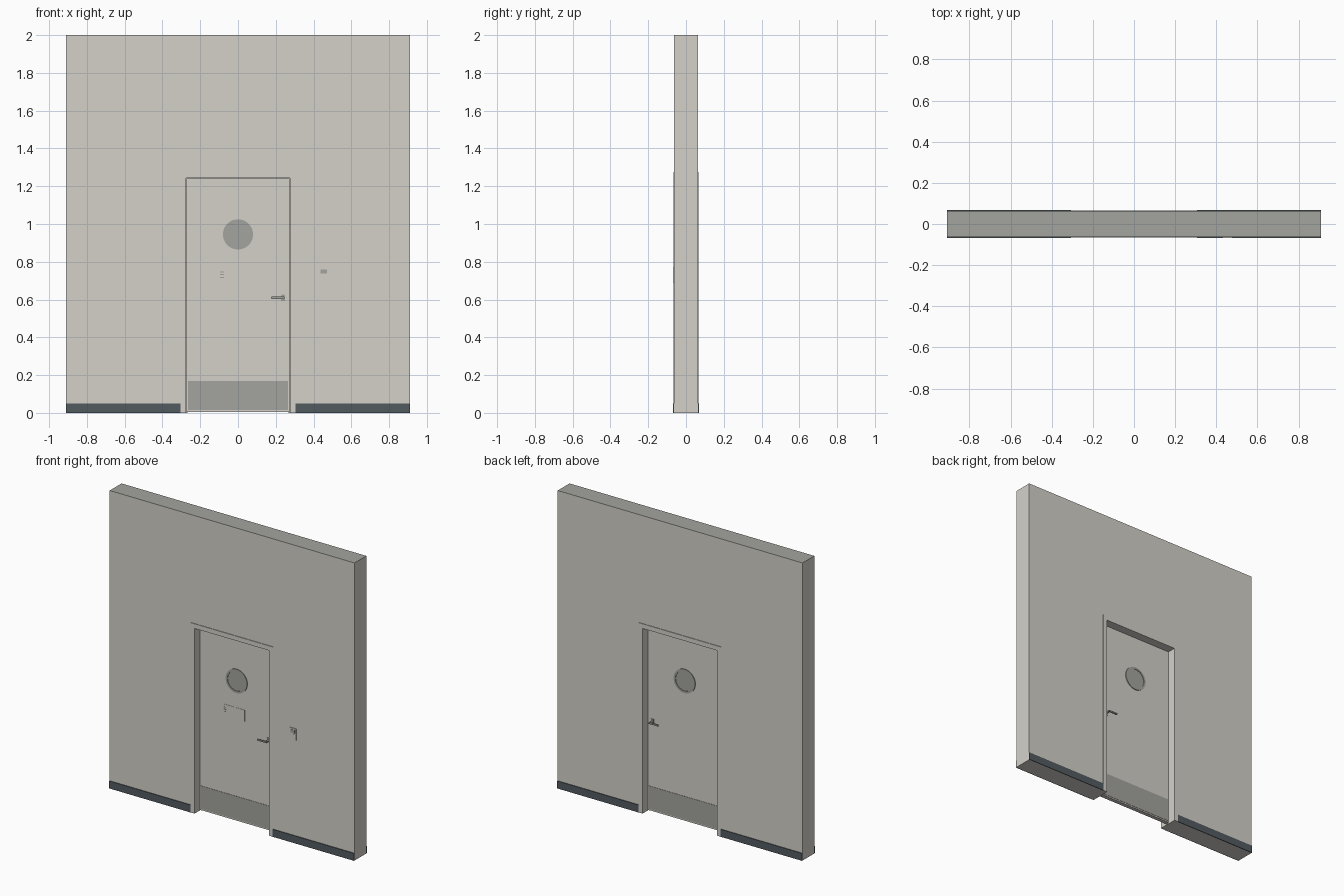
import bpy, bmesh, math
from mathutils import Matrix

if "Cube" in bpy.data.objects:
    bpy.data.objects.remove(bpy.data.objects["Cube"])


def mat(name, c):
    m = bpy.data.materials.new(name)
    m.diffuse_color = (*c, 1)
    m.use_nodes = True
    m.node_tree.nodes["Principled BSDF"].inputs["Base Color"].default_value = m.diffuse_color
    return m


PAINT = mat("warm_white_paint", (0.66, 0.64, 0.59))
STEEL = mat("brushed_steel", (0.37, 0.375, 0.345))
DARK = mat("dark_vinyl", (0.085, 0.105, 0.115))


def finish(name, bm, *mats):
    bmesh.ops.recalc_face_normals(bm, faces=bm.faces)
    me = bpy.data.meshes.new(name)
    bm.to_mesh(me)
    bm.free()
    for m in mats:
        me.materials.append(m)
    ob = bpy.data.objects.new(name, me)
    bpy.context.collection.objects.link(ob)
    return ob


def box(name, x0, x1, y0, y1, z0, z1, m, bevel=0):
    bm = bmesh.new()
    bmesh.ops.create_cube(bm, size=1)
    for v in bm.verts:
        v.co = [a + (b - a) * (c + 0.5) for a, b, c in zip((x0, y0, z0), (x1, y1, z1), v.co)]
    if bevel:
        bmesh.ops.bevel(bm, geom=bm.edges[:], offset=bevel, segments=2, affect='EDGES')
    return finish(name, bm, m)


def disc(name, x, z, r, y0, y1, m, n=48):
    bm = bmesh.new()
    bmesh.ops.create_cone(bm, cap_ends=True, segments=n, radius1=r, radius2=r, depth=abs(y1 - y0),
                          matrix=Matrix.Translation((x, (y0 + y1) / 2, z)) @ Matrix.Rotation(math.pi / 2, 4, 'X'))
    ob = finish(name, bm, m)
    smooth(ob)
    return ob


def smooth(ob):
    bpy.ops.object.select_all(action='DESELECT')
    ob.select_set(True)
    bpy.context.view_layer.objects.active = ob
    bpy.ops.object.shade_smooth_by_angle()


def portal(name, xo, zo, xi, zi, y0, y1, *mats):
    """Inverted U profile extruded along y."""
    pts = [(-xo, 0), (-xo, zo), (xo, zo), (xo, 0), (xi, 0), (xi, zi), (-xi, zi), (-xi, 0)]
    bm = bmesh.new()
    f = bm.faces.new([bm.verts.new((x, y0, z)) for x, z in pts])
    g = bmesh.ops.extrude_face_region(bm, geom=[f])['geom']
    for v in g:
        if isinstance(v, bmesh.types.BMVert):
            v.co.y = y1
    return finish(name, bm, *mats)


W = 0.0625   # half wall depth
L = 0.013    # half door leaf depth

# wall with doorway; its cut top is grey
wall = portal("wall", 0.91, 2.0, 0.28, 1.248, -W, W, PAINT, STEEL)
for p in wall.data.polygons:
    if p.normal.z > 0.9 and p.center.z > 1.9:
        p.material_index = 1

# frame: lining, stop closing the gap, and a flat architrave on each face
portal("frame_lining", 0.281, 1.249, 0.276, 1.244, -W - 0.002, W + 0.002, PAINT)
portal("frame_stop", 0.278, 1.246, 0.268, 1.236, -0.004, 0.004, PAINT)

# door leaf
box("door_leaf", -0.272, 0.272, -L, L, 0.006, 1.24, PAINT)

for s, side in ((-1, "front"), (1, "back")):
    def slab(name, x0, x1, d0, d1, z0, z1, m, bevel=0):
        y = sorted((s * d0, s * d1))
        return box(side + "_" + name, x0, x1, y[0], y[1], z0, z1, m, bevel)

    a = sorted((s * (W - 0.001), s * (W + 0.004)))
    portal(side + "_architrave", 0.305, 1.275, 0.276, 1.244, a[0], a[1], PAINT)
    # skirting on both sides of the doorway
    for x0, x1, n in ((-0.91, -0.305, "left"), (0.305, 0.91, "right")):
        slab("skirting_" + n, x0, x1, W - 0.001, W + 0.005, 0, 0.05, DARK)
    slab("kick_plate", -0.265, 0.265, L - 0.001, L + 0.002, 0.015, 0.17, STEEL)

    # round vision panel with raised ring
    disc(side + "_window_glass", 0, 0.945, 0.068, s * (L - 0.001), s * (L + 0.002), STEEL)
    bm = bmesh.new()
    n = 48
    prof = [(0.066, L - 0.001), (0.066, L + 0.005), (0.08, L + 0.005), (0.08, L - 0.001)]
    rings = [[bm.verts.new((r * math.cos(i * math.tau / n), s * y, 0.945 + r * math.sin(i * math.tau / n)))
              for r, y in prof] for i in range(n)]
    for i in range(n):
        p, q = rings[i], rings[(i + 1) % n]
        for k in range(4):
            bm.faces.new((p[k], p[(k + 1) % 4], q[(k + 1) % 4], q[k]))
    smooth(finish(side + "_window_ring", bm, STEEL))

    # lever handle: plate, spindle and lever pointing to the hinges
    slab("handle_rose", 0.228, 0.248, L - 0.001, L + 0.005, 0.592, 0.626, STEEL, 0.001)
    disc(side + "_handle_spindle", 0.238, 0.61, 0.006, s * L, s * (L + 0.034), STEEL, 16)
    slab("handle_lever", 0.175, 0.245, L + 0.026, L + 0.036, 0.604, 0.616, STEEL, 0.002)

# small sign on the door front, with a plain square symbol
box("sign_plate", -0.1, 0.06, -L - 0.0015, -L + 0.001, 0.69, 0.765, PAINT)
for z in (0.715, 0.729, 0.743):
    box("sign_bar", -0.094, -0.074, -L - 0.003, -L, z, z + 0.005, STEEL)

# access reader beside the door
box("reader_body", 0.43, 0.478, -W - 0.005, -W + 0.001, 0.69, 0.77, PAINT, 0.001)
box("reader_screen", 0.438, 0.47, -W - 0.0065, -W, 0.738, 0.76, STEEL)
box("reader_pad", 0.438, 0.47, -W - 0.006, -W, 0.7, 0.731, PAINT)
